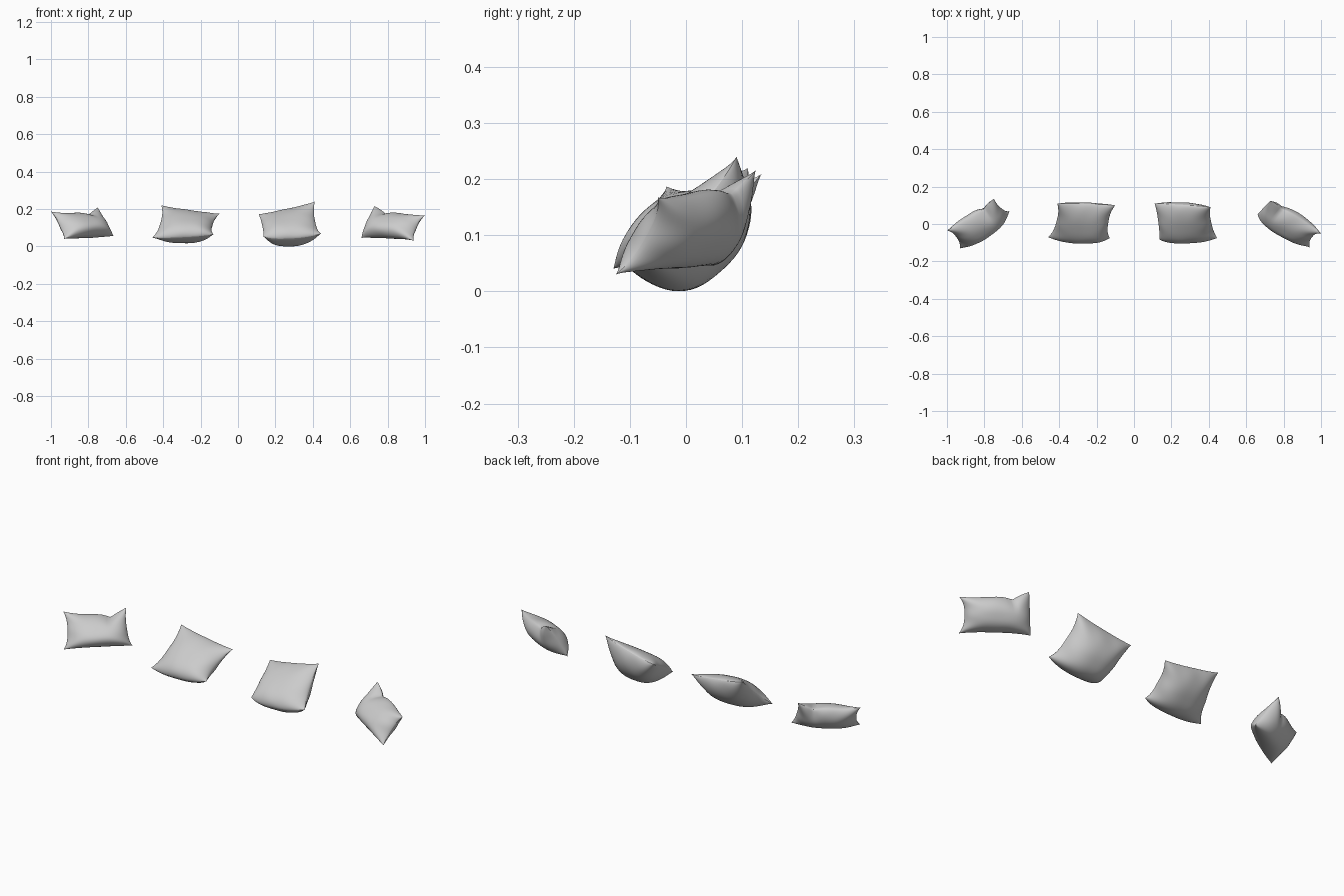
import bpy, bmesh, math
from mathutils import Vector

if "Cube" in bpy.data.objects:
    bpy.data.objects.remove(bpy.data.objects["Cube"])

N = 32  # grid divisions per cushion panel


def edge(a, m, b, t):
    """Seam curve from corner a to corner b, pulled in to m at the middle."""
    a, m, b = Vector(a), Vector(m), Vector(b)
    return a.lerp(b, (t + 1) / 2) + (m - (a + b) / 2) * (1 - abs(t) ** 2.8)


def cushion(name, corners, mids, front, back, notch=None):
    bl, br, tl, tr = [Vector(p) for p in corners]
    bottom, top, left, right = [Vector(p) for p in mids]
    across = (br + tr - bl - tl) / 2
    up = (tl + tr - bl - br) / 2
    normal = across.cross(up).normalized()
    steps = [math.sin(math.pi / 2 * (2 * i / N - 1)) for i in range(N + 1)]

    def sheet(u, v):
        # Patch spanned by the four seam edges
        s, t = (u + 1) / 2, (v + 1) / 2
        p = edge(bl, bottom, br, u).lerp(edge(tl, top, tr, u), t)
        p = p + edge(bl, left, tl, v).lerp(edge(br, right, tr, v), s)
        return p - bl.lerp(br, s).lerp(tl.lerp(tr, s), t)

    bm = bmesh.new()
    for side, depth in ((1, front), (-1, back)):
        grid = []
        for v in steps:
            row = []
            for u in steps:
                p = sheet(u, v)
                w = max(0, (1 - abs(u) ** 2.9) * (1 - abs(v) ** 2.6)) ** 0.65
                # Puckers along the seams, heavier filling low down
                w *= 1 - 0.10 * v + 0.08 * (v ** 4 * math.cos(8 * u + side) + u ** 4 * math.cos(7 * v))
                if notch is not None:
                    d = math.exp(-abs((u - notch) / 0.22) ** 1.2) * max(0, v + 0.1) ** 2
                    p = p - up * 0.10 * d
                    w *= 1 - 0.36 * min(d, 1)
                row.append(bm.verts.new(p + normal * side * depth * w))
            grid.append(row)
        for j in range(N):
            for i in range(N):
                q = [grid[j][i], grid[j][i + 1], grid[j + 1][i + 1], grid[j + 1][i]]
                bm.faces.new(q if side > 0 else q[::-1]).smooth = True
        # Sharp seam round the panel
        for e in bm.edges:
            if e.is_boundary:
                e.smooth = False
    bmesh.ops.remove_doubles(bm, verts=bm.verts, dist=1e-5)
    me = bpy.data.meshes.new(name)
    bm.to_mesh(me)
    bm.free()
    ob = bpy.data.objects.new(name, me)
    bpy.context.collection.objects.link(ob)
    return ob


# Corners: bottom left, bottom right, top left, top right
# Edge middles: bottom, top, left, right
cushions = [
    cushion("cushion_outer_left",
            [(-.93, -.13, .04), (-.665, .07, .055), (-1, -.035, .187), (-.75, .135, .21)],
            [(-.79, -.05, .062), (-.86, .055, .178), (-.95, -.07, .11), (-.705, .08, .12)],
            .058, .066, notch=.4),
    cushion("cushion_inner_left",
            [(-.46, -.07, .047), (-.13, -.075, .065), (-.41, .11, .22), (-.10, .10, .175)],
            [(-.28, -.1, .05), (-.26, .108, .19), (-.415, .01, .125), (-.137, .01, .112)],
            .05, .08),
    cushion("cushion_inner_right",
            [(.135, -.083, .055), (.445, -.075, .07), (.11, .11, .172), (.41, .09, .24)],
            [(.28, -.1, .045), (.26, .103, .197), (.13, .01, .11), (.412, .01, .135)],
            .05, .093),
    cushion("cushion_outer_right",
            [(.66, .05, .045), (.94, -.125, .03), (.73, .125, .217), (1, -.05, .167)],
            [(.79, -.045, .055), (.86, .05, .178), (.687, .08, .12), (.952, -.07, .10)],
            .058, .066, notch=-.45),
]

# The lowest cushion's belly rests flat on the ground
low = min(v.co.z for v in cushions[2].data.vertices)
for v in cushions[2].data.vertices:
    v.co.z -= low * max(0, 1 - v.co.z / 0.1)
